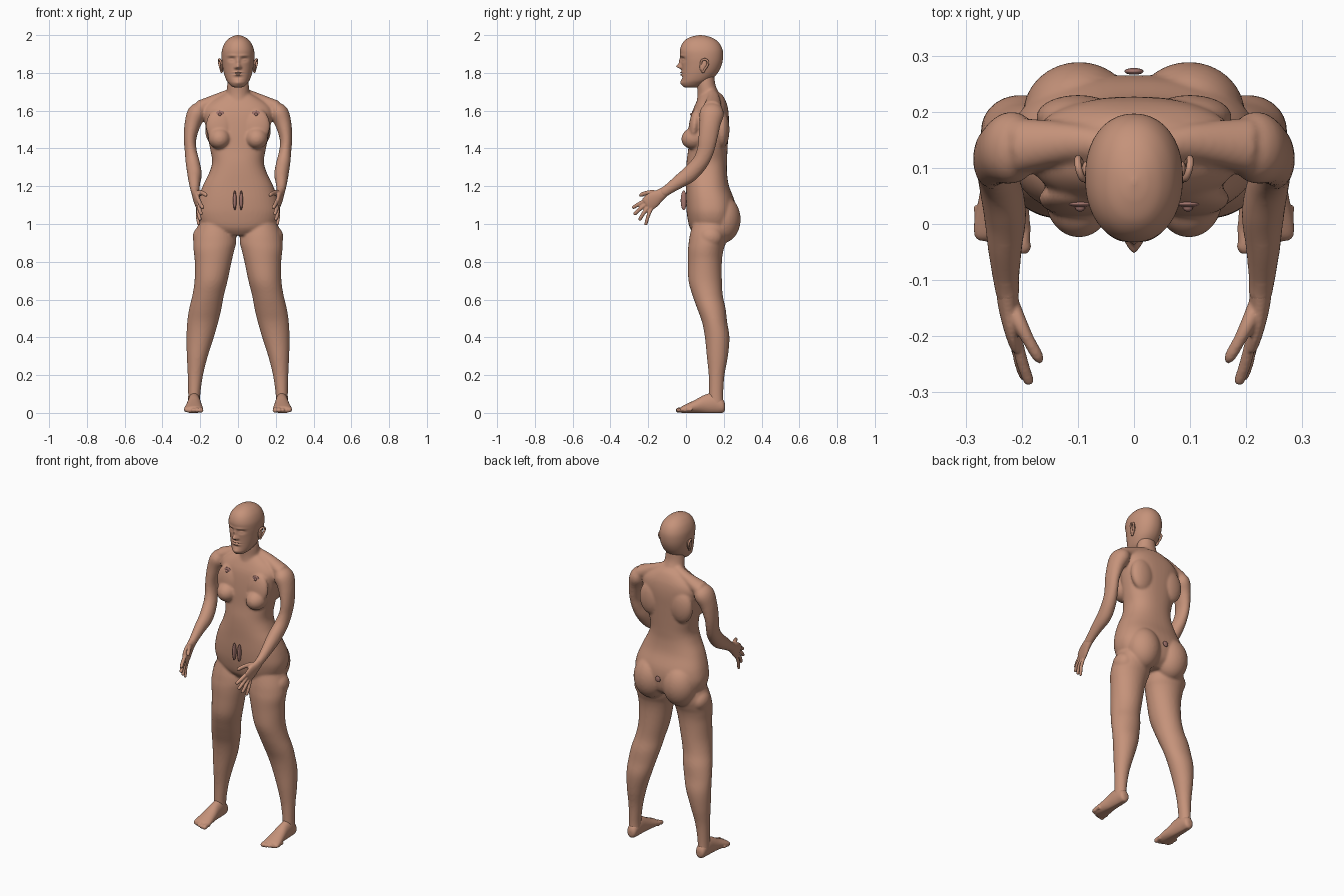
import bpy, bmesh, math
from mathutils import Vector, Matrix

def material(name, rgb):
    m = bpy.data.materials.new(name)
    m.diffuse_color = (*rgb, 1)
    return m

SKIN = material("skin", (0.56, 0.29, 0.195))
ROSE = material("rose brown", (0.37, 0.18, 0.155))

def spline(pts, steps):
    """Catmull-Rom through tuples of any length."""
    out, n = [], len(pts)
    for i in range(n - 1):
        p = [pts[max(i - 1, 0)], pts[i], pts[i + 1], pts[min(i + 2, n - 1)]]
        for k in range(steps):
            t = k / steps
            out.append([0.5 * (2*b + (c - a)*t + (2*a - 5*b + 4*c - d)*t*t + (3*b - a - 3*c + d)*t**3)
                        for a, b, c, d in zip(*p)])
    out.append(list(pts[-1]))
    return out

def tube(bm, pts, sign=1, axis=None, steps=5, segs=32, power=1.0):
    """Loft elliptical rings (x, y, z, r_side, r_other) along a path."""
    pts = spline(pts, steps)
    rings = []
    for i, p in enumerate(pts):
        c = Vector(p[:3])
        t = axis or (Vector(pts[min(i + 1, len(pts) - 1)][:3]) - Vector(pts[max(i - 1, 0)][:3])).normalized()
        side = (Vector((1, 0, 0)) - t * t.x).normalized()
        up = t.cross(side)
        ring = []
        for k in range(segs):
            a = 2 * math.pi * k / segs
            ca, sa = math.cos(a), math.sin(a)
            v = (c + side * max(p[3], .001) * math.copysign(abs(ca) ** power, ca)
                 + up * max(p[4], .001) * math.copysign(abs(sa) ** power, sa))
            ring.append(bm.verts.new((v.x * sign, v.y, max(v.z, 0))))
        rings.append(ring)
    for a, b in zip(rings, rings[1:]):
        for k in range(segs):
            bm.faces.new((a[k], a[(k + 1) % segs], b[(k + 1) % segs], b[k]))
    bm.faces.new(rings[0])
    bm.faces.new(rings[-1])

def ball(bm, c, r, sign=1, tilt=0):
    mat = (Matrix.Translation((c[0] * sign, c[1], c[2])) @ Matrix.Rotation(tilt, 4, 'X')
           @ Matrix.Diagonal((*r, 1)))
    bmesh.ops.create_uvsphere(bm, u_segments=32, v_segments=20, radius=1, matrix=mat)

def finish(bm, name, mat, voxel=0, smooth=0):
    bmesh.ops.recalc_face_normals(bm, faces=bm.faces)
    for f in bm.faces:
        f.smooth = True
    me = bpy.data.meshes.new(name)
    bm.to_mesh(me)
    bm.free()
    me.materials.append(mat)
    ob = bpy.data.objects.new(name, me)
    bpy.context.collection.objects.link(ob)
    if voxel:
        r = ob.modifiers.new("blend", 'REMESH')
        r.mode, r.voxel_size, r.use_smooth_shade = 'VOXEL', voxel, True
        s = ob.modifiers.new("soften", 'SMOOTH')
        s.factor, s.iterations = 0.5, smooth
    return ob

Z = Vector((0, 0, 1))
def level(z, x0, x1, front, back):
    """Horizontal ring given by its extents."""
    return ((x0 + x1) / 2, (front + back) / 2, z, (x1 - x0) / 2, (back - front) / 2)

# Body: torso, neck, breasts, buttocks, legs and arms blended together
bm = bmesh.new()
torso = [(.94, .10, .05, .20), (.98, .19, .02, .25), (1.05, .222, .005, .265), (1.12, .215, 0, .258),
         (1.2, .187, 0, .228), (1.27, .153, 0, .217), (1.33, .137, .003, .217), (1.4, .148, .012, .22),
         (1.48, .165, .018, .224), (1.55, .178, .026, .227), (1.6, .185, .036, .224),
         (1.64, .155, .052, .215), (1.68, .09, .072, .195), (1.7, .05, .08, .17)]
tube(bm, [level(z, -w, w, f, b) for z, w, f, b in torso], axis=Z, segs=48, power=.85)
tube(bm, [level(1.6, -.075, .075, .05, .2), level(1.68, -.063, .063, .06, .18),
          level(1.74, -.057, .057, .058, .155), level(1.82, -.05, .05, .06, .15)], axis=Z)
leg = [(1.02, .04, .2, .04, .22), (.95, .014, .228, .022, .225), (.9, .01, .236, .014, .212),
       (.86, .02, .235, .01, .198), (.8, .034, .229, .01, .19), (.7, .055, .23, .013, .19),
       (.62, .075, .242, .035, .195), (.55, .088, .259, .06, .21), (.48, .105, .269, .085, .218),
       (.4, .128, .273, .1, .23), (.3, .16, .271, .11, .222), (.2, .185, .266, .12, .204),
       (.1, .199, .264, .122, .197), (.04, .2, .265, .12, .2)]
arm = [(.18, .14, 1.625, .028, .04), (.215, .137, 1.59, .05, .064), (.24, .127, 1.53, .043, .056),
       (.254, .115, 1.45, .033, .05), (.25, .102, 1.385, .032, .045), (.24, .074, 1.325, .037, .043),
       (.23, .02, 1.265, .038, .044), (.23, -.04, 1.222, .031, .036),
       (.228, -.095, 1.183, .024, .028), (.224, -.13, 1.16, .021, .028)]
for s in (1, -1):
    tube(bm, [level(*r) for r in leg], s, Z)
    tube(bm, arm, s)
    tube(bm, [(.03, .135, 1.69, .03, .03), (.11, .145, 1.66, .03, .035), (.2, .14, 1.615, .04, .05)], s)
    ball(bm, (.098, .045, 1.455), (.06, .07, .058), s, .25)      # breast
    ball(bm, (.1, .045, 1.52), (.07, .03, .09), s, -.12)         # upper chest
    ball(bm, (.098, .195, 1.025), (.1, .094, .125), s)           # buttock
    ball(bm, (.188, .13, .93), (.052, .065, .06), s)             # hip
    ball(bm, (.1, .19, 1.5), (.075, .04, .1), s)                 # shoulder blade
finish(bm, "body", SKIN, .007, 5)

# Hands: palm, four fingers and thumb
fingers = [((.207, -.215, 1.125), (.198, -.25, 1.105), (.186, -.284, 1.085), .0105),
           ((.209, -.208, 1.108), (.204, -.243, 1.08), (.194, -.275, 1.05), .0105),
           ((.211, -.197, 1.093), (.209, -.224, 1.058), (.2, -.247, 1.02), .0102),
           ((.213, -.183, 1.082), (.214, -.2, 1.043), (.207, -.214, .994), .0095)]
for s, side in ((1, "left"), (-1, "right")):
    bm = bmesh.new()
    tube(bm, [(.226, -.11, 1.173, .02, .026), (.224, -.14, 1.152, .019, .032),
              (.218, -.175, 1.128, .016, .042), (.211, -.205, 1.105, .012, .04),
              (.21, -.212, 1.1, .006, .03)], s)
    for a, m, e, r in fingers:
        root = Vector(a) * 1.5 - Vector(m) * .5
        tip = Vector(e) * .9 + Vector(m) * .1
        tube(bm, [(*root, r, r), (*a, r, r), (*m, r, r), (*tip, r * .85, r * .85), (*e, r * .3, r * .3)], s, segs=16)
    tube(bm, [(.22, -.14, 1.15, .015, .02), (.205, -.175, 1.163, .014, .017),
              (.188, -.207, 1.164, .011, .012), (.172, -.235, 1.155, .01, .011),
              (.166, -.247, 1.148, .004, .004)], s, segs=16)
    finish(bm, side + "_hand", SKIN, .004, 2)

# Feet: sole, heel and five toes
for s, side in ((1, "left"), (-1, "right")):
    bm = bmesh.new()
    tube(bm, [(.232, .207, .032, .012, .015), (.232, .195, .036, .028, .036), (.232, .15, .05, .033, .055),
              (.232, .1, .046, .036, .05), (.233, .05, .034, .043, .036), (.235, 0, .022, .05, .024),
              (.236, -.022, .017, .048, .018), (.236, -.03, .015, .04, .01)], s, Vector((0, 1, 0)))
    for i in range(5):
        x, r = .198 + .0195 * i, .0145 - .0012 * i
        y = -.053 + .003 * i * i * .75
        tube(bm, [(x, y + .05, .018, r, r), (x, y + .025, .017, r * .9, r * .9),
                  (x, y + .01, .014, r, r * .9), (x, y, .013, r * .5, r * .5)], s, segs=16)
    finish(bm, side + "_foot", SKIN, .004, 2)

# Head: lofted skull with the face pushed in and out
bm = bmesh.new()
skull = [(1.722, .012, .0, .05), (1.728, .032, -.014, .075), (1.745, .05, -.022, .105), (1.765, .063, -.022, .135),
         (1.8, .075, -.022, .168), (1.84, .083, -.024, .188), (1.88, .087, -.029, .196), (1.92, .085, -.032, .194),
         (1.955, .072, -.02, .178), (1.98, .051, .004, .15), (1.994, .027, .038, .115), (2.0, .004, .07, .08)]
tube(bm, [level(z, -w, w, f, b) for z, w, f, b in skull], axis=Z, steps=12, segs=96, power=.93)
face = [(.034, 1.872, .018, .012, .012), (.034, 1.869, .011, .006, -.006), (.03, 1.891, .025, .007, -.004),
        (0, 1.858, .009, .02, -.011), (0, 1.834, .012, .012, -.026), (.012, 1.828, .007, .007, -.009),
        (0, 1.803, .02, .004, -.009), (0, 1.79, .018, .005, -.009), (0, 1.7965, .024, .002, .005),
        (0, 1.748, .02, .014, -.008), (0, 1.775, .022, .006, .003)]
for v in bm.verts:
    if v.co.y < .06:
        x, z = abs(v.co.x), v.co.z
        v.co.y += sum(d * math.exp(-((x - a) / w) ** 2 - ((z - b) / h) ** 2) for a, b, w, h, d in face)
finish(bm, "head", SKIN)

# Ears: thin shell with a raised rim
for s, side in ((1, "left"), (-1, "right")):
    bm = bmesh.new()
    ball(bm, (.086, .092, 1.838), (.008, .019, .032), s, -.2)
    rim = [(.086, .08, 1.845), (.093, .083, 1.864), (.099, .1, 1.872), (.1, .116, 1.86),
           (.097, .113, 1.84), (.091, .1, 1.82), (.087, .09, 1.805), (.085, .083, 1.815)]
    tube(bm, [(*p, .006, .006) for p in rim], s, segs=12)
    finish(bm, side + "_ear", SKIN)

# Small surface pieces on chest, lower front and lower back
for s, side in ((1, "left"), (-1, "right")):
    bm = bmesh.new()
    ball(bm, (.096, .036, 1.58), (.023, .006, .02), s)
    ball(bm, (.096, .03, 1.58), (.009, .008, .008), s)
    finish(bm, side + "_chest_disc", ROSE)
bm = bmesh.new()
for s in (1, -1):
    ball(bm, (.017, -.012, 1.125), (.009, .016, .052), s)
finish(bm, "lower_front_piece", ROSE)
bm = bmesh.new()
ball(bm, (0, .272, 1.06), (.017, .006, .018))
finish(bm, "lower_back_disc", ROSE)
